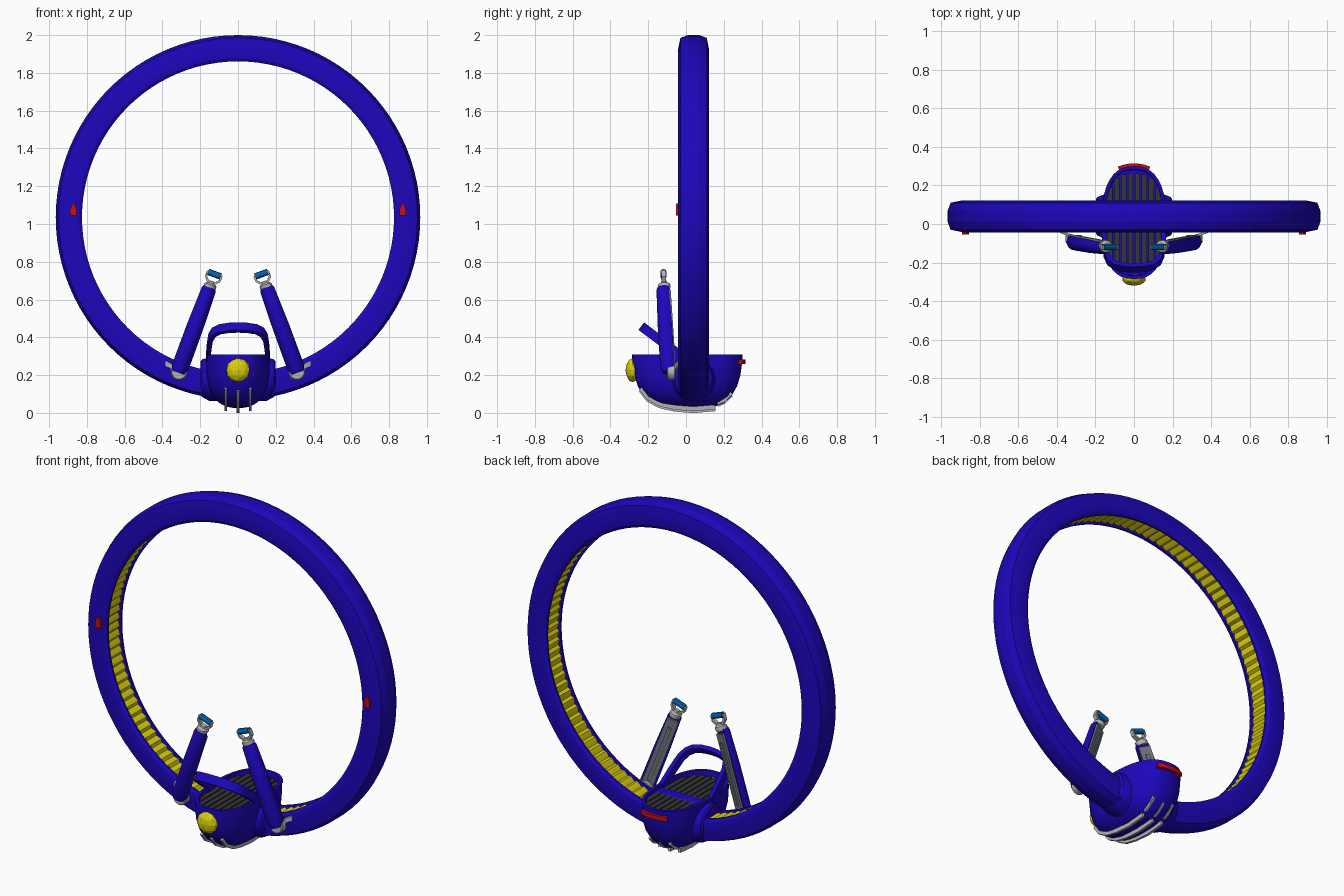
import bpy, bmesh, math
from mathutils import Vector, Matrix

if "Cube" in bpy.data.objects:
    bpy.data.objects.remove(bpy.data.objects["Cube"])

def mat(name, c):
    m = bpy.data.materials.new(name)
    m.diffuse_color = (*c, 1)
    m.use_nodes = True
    m.node_tree.nodes["Principled BSDF"].inputs["Base Color"].default_value = m.diffuse_color
    return m

BLUE = mat("blue", (0.012, 0.002, 0.5))
YELLOW = mat("yellow", (0.7, 0.62, 0.004))
RED = mat("red", (0.6, 0.004, 0.004))
DARK = mat("dark", (0.035, 0.035, 0.035))
STEEL = mat("steel", (0.17, 0.19, 0.22))
GREY = mat("light_grey", (0.45, 0.45, 0.46))
GRIP = mat("grip_blue", (0.002, 0.13, 0.45))
CY, CZ = 0.04, 1.035  # wheel centre

def finish(name, bm, m, smooth=30):
    bmesh.ops.recalc_face_normals(bm, faces=bm.faces)
    me = bpy.data.meshes.new(name)
    bm.to_mesh(me)
    bm.free()
    ob = bpy.data.objects.new(name, me)
    bpy.context.collection.objects.link(ob)
    me.materials.append(m)
    if smooth:
        bpy.ops.object.select_all(action='DESELECT')
        ob.select_set(True)
        bpy.context.view_layer.objects.active = ob
        bpy.ops.object.shade_smooth_by_angle(angle=math.radians(smooth))
    return ob

def loft(name, rings, m, closed=False, caps=True, smooth=30):
    """Skin a list of equal-length point loops."""
    bm = bmesh.new()
    vs = [[bm.verts.new(p) for p in r] for r in rings]
    n = len(vs[0])
    for i in range(len(vs) if closed else len(vs) - 1):
        a, b = vs[i], vs[(i + 1) % len(vs)]
        for j in range(n):
            bm.faces.new((a[j], a[(j + 1) % n], b[(j + 1) % n], b[j]))
    if caps and not closed:
        bm.faces.new(vs[0])
        bm.faces.new(vs[-1])
    return finish(name, bm, m, smooth)

def sweep(name, pts, side, w, h, m, n=4, closed=False):
    """Sweep a box (n=4) or round section along a path; side = width direction."""
    pts, side, rings = [Vector(p) for p in pts], Vector(side).normalized(), []
    k = len(pts)
    for i, p in enumerate(pts):
        t = (pts[(i + 1) % k] - pts[i - 1]) if closed else pts[min(i + 1, k - 1)] - pts[max(i - 1, 0)]
        up = side.cross(t).normalized()
        f = math.sqrt(2) if n == 4 else 1
        rings.append([p + side * (w / 2 * f * math.cos(a)) + up * (h / 2 * f * math.sin(a))
                      for a in [2 * math.pi * (j + 0.5) / n for j in range(n)]])
    return loft(name, rings, m, closed)

def wheel(name, prof, n, m, smooth=20):
    rings = []
    for i in range(n):
        a = 2 * math.pi * i / n
        rings.append([(r * math.sin(a), CY + y, CZ + r * math.cos(a)) for r, y in prof(i)])
    return loft(name, rings, m, True, smooth=smooth)

# wheel rim with an open channel on its inner side
half = [(0.965, 0.03), (0.95, 0.07), (0.885, 0.083), (0.842, 0.078), (0.826, 0.068), (0.826, 0.057), (0.86, 0.052)]
rim = half + [(r, -y) for r, y in reversed(half)]
wheel("wheel_rim", lambda i: rim, 96, BLUE)

# saw-toothed yellow tread in the channel
def tread(i):
    r = (0.833, 0.838, 0.845)[i % 3]
    return [(r, 0.054), (0.87, 0.054), (0.87, -0.054), (r, -0.054)]
wheel("inner_tread", tread, 330, YELLOW, 0)

# hull: stacked superellipse outlines, ending in a recessed cockpit
def outline(z, w, yf, yb, n=40, e=2.5):
    pts = []
    for j in range(n):
        a = 2 * math.pi * j / n
        c, s = math.cos(a), math.sin(a)
        pts.append((w * math.copysign(abs(c) ** (2 / e), c),
                    (yf + yb) / 2 + (yb - yf) / 2 * math.copysign(abs(s) ** (2 / e), s), z))
    return pts
levels = [(0.026, 0.02, -0.03, 0.1), (0.032, 0.06, -0.1, 0.15), (0.053, 0.1, -0.17, 0.2),
          (0.088, 0.135, -0.22, 0.24), (0.14, 0.158, -0.255, 0.27), (0.2, 0.168, -0.275, 0.288),
          (0.27, 0.168, -0.285, 0.298), (0.31, 0.166, -0.285, 0.3), (0.31, 0.15, -0.268, 0.283),
          (0.275, 0.148, -0.265, 0.28)]
loft("hull", [outline(*l) for l in levels], BLUE)

# collar where the rim passes through the hull
col = [(-0.198, 0.088), (-0.19, 0.1), (-0.15, 0.115), (0.15, 0.115), (0.19, 0.1), (0.198, 0.088)]
loft("rim_collar", [[(x, CY + r * math.cos(a), 0.185 - 0.03 * (1 - abs(x) / 0.198) + r * math.sin(a))
                     for a in [2 * math.pi * j / 28 for j in range(28)]] for x, r in col], BLUE)

# ribbed deck
for i in range(8):
    x = (i - 3.5) * 0.036
    L = 0.255 * (1 - (abs(x) / 0.158) ** 2.6) ** 0.4
    sweep("deck_rib", [(x, 0.008 - L, 0.281), (x, 0.008 + L, 0.281)], (1, 0, 0), 0.028, 0.014, DARK)

# front lamp
bm = bmesh.new()
bmesh.ops.create_icosphere(bm, subdivisions=2, radius=0.064,
                           matrix=Matrix.Translation((0, -0.283, 0.226)) @ Matrix.Diagonal((1, 0.58, 1, 1)))
finish("front_lamp", bm, YELLOW, 0)

# tail light bent around the stern
sweep("tail_light", [(x, 0.303 - 2.6 * x * x, 0.271) for x in [-0.08 + 0.016 * i for i in range(11)]],
      (0, 0, 1), 0.024, 0.022, RED)

# skid rails below the hull
for x in (-0.065, 0, 0.065):
    d = 0.01 if x else 0
    sweep("skid_rail", [(x, y, z + d) for y, z in
          [(-0.24, 0.122), (-0.2, 0.07), (-0.14, 0.037), (-0.06, 0.019), (0.04, 0.011), (0.155, 0.021)]],
          (1, 0, 0), 0.014, 0.024, GREY)
    sweep("rear_skid", [(x, y, z + d) for y, z in [(0.165, 0.042), (0.2, 0.058), (0.24, 0.097)]],
          (1, 0, 0), 0.012, 0.022, GREY)

# tilted carrying arch: band in a plane leaning forward
arch = [(0.158, -0.05), (0.153, 0.06), (0.145, 0.14), (0.128, 0.185), (0.098, 0.212), (0.05, 0.225)]
arch = arch + [(0, 0.228)] + [(-x, s) for x, s in reversed(arch)]
d = Vector((0, -0.8, 0.6))
sweep("carry_arch", [Vector((x, -0.045, 0.315)) + d * s for x, s in arch], (0, 0.6, 0.8), 0.05, 0.024, BLUE)

# control arms, hinges, grips and side markers on both sides
for s in (-1, 1):
    A, B = Vector((s * 0.315, -0.085, 0.215)), Vector((s * 0.15, -0.115, 0.665))
    t = (B - A).normalized()
    v = Vector((-s * 0.38, 0.92, 0))  # shells face forward and slightly outward
    v = (v - t * v.dot(t)).normalized()
    u = t.cross(v)

    def section(f, sc, k=10):
        c = A.lerp(B, f)
        front = [(0.044 * math.cos(a), -0.008 - 0.042 * math.sin(a)) for a in [math.pi * j / k for j in range(k + 1)]]
        return [c + u * (x * sc) + v * (y * sc) for x, y in front + [(-0.044, 0.012), (0.044, 0.012)]]
    loft("arm_shell", [section(0, 0.8), section(0.06, 1), section(0.55, 0.98), section(0.97, 0.85), section(1, 0.72)], BLUE)
    # steel backing with a raised spine
    for name, w, y, f0, f1 in (("arm_backing", 0.07, 0.014, 0.03, 0.95), ("arm_spine", 0.022, 0.021, 0.12, 0.85)):
        sweep(name, [A.lerp(B, f) + v * y for f in (f0, (f0 + f1) / 2, f1)], u, w * 0.95, 0.016, STEEL)
    # hinge drum and bracket to the rim
    hy = [(-0.1, 0.038), (-0.094, 0.044), (-0.062, 0.044), (-0.056, 0.038)]
    loft("arm_hinge", [[(s * 0.312 + r * math.cos(a), y, 0.217 + r * math.sin(a))
                        for a in [2 * math.pi * j / 20 for j in range(20)]] for y, r in hy], GREY)
    sweep("hinge_bracket", [(s * 0.3, -0.066, 0.22), (s * 0.34, -0.056, 0.24), (s * 0.38, -0.04, 0.262)],
          (0, 0, 1), 0.028, 0.014, GREY)
    # neck
    loft("grip_neck", [[B + t * h + (u * math.cos(a) + v * math.sin(a)) * r
                        for a in [2 * math.pi * j / 16 for j in range(16)]]
                       for h, r in ((-0.01, 0.03), (0.005, 0.034), (0.016, 0.032), (0.024, 0.018), (0.034, 0.014))], GREY)
    # stirrup loop and grip bar, square to the front
    gv = Vector((0, 1, 0))
    gu = t.cross(gv).normalized()
    loop = [(-0.018, 0.026), (-0.038, 0.048), (-0.042, 0.074), (0.042, 0.074), (0.038, 0.048), (0.018, 0.026)]
    sweep("grip_loop", [B + gu * x + t * h for x, h in loop], gv, 0.024, 0.013, GREY, closed=True)
    sweep("grip_bar", [B + gu * x + t * 0.074 for x in (-0.036, 0, 0.036)], gv, 0.032, 0.034, GRIP, n=10)
    # house-shaped marker on the rim
    mk = [(-0.017, 1.045), (0.017, 1.045), (0.018, 1.075), (0.005, 1.108), (-0.005, 1.108), (-0.018, 1.075)]
    loft("side_marker", [[(s * 0.872 + x, y, z) for x, z in mk] for y in (-0.054, -0.03)], RED)
